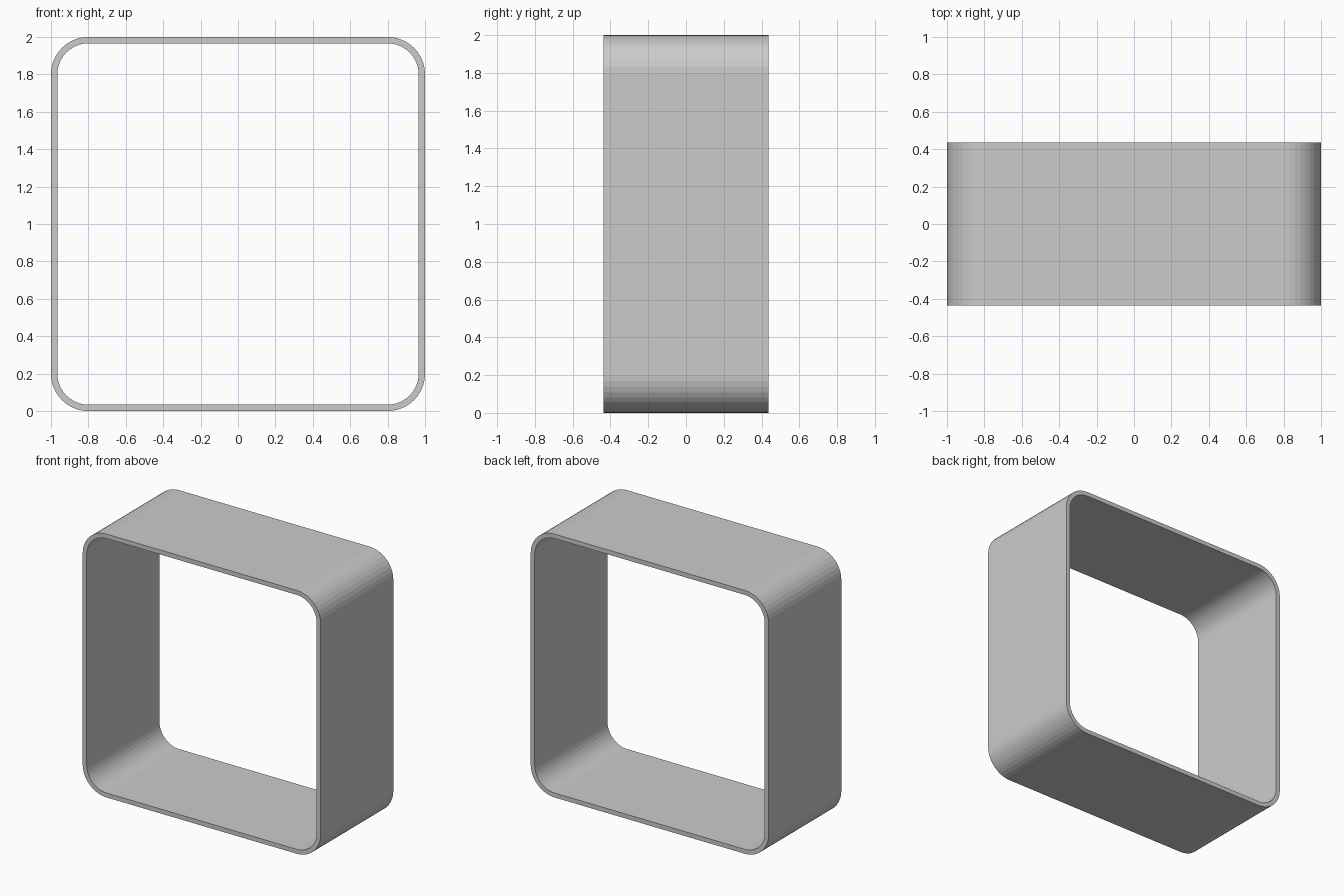
import bpy, bmesh, math

if "Cube" in bpy.data.objects:
    bpy.data.objects.remove(bpy.data.objects["Cube"])

HALF, RADIUS, WALL, DEPTH, STEPS = 1.0, 0.2, 0.034, 0.872, 10


def rounded_square(inset):
    """Points (x, z) of a rounded square, with concentric corners."""
    c, r = HALF - RADIUS, RADIUS - inset
    pts = []
    for q, (sx, sz) in enumerate([(1, 1), (-1, 1), (-1, -1), (1, -1)]):
        for i in range(STEPS + 1):
            a = math.pi / 2 * (q + i / STEPS)
            pts.append((sx * c + r * math.cos(a), HALF + sz * c + r * math.sin(a)))
    return pts


# Open square frame: four loops (outer/inner, front/back) bridged into a ring
bm = bmesh.new()
loops = [[bm.verts.new((x, y, z)) for x, z in rounded_square(inset)]
         for inset, y in [(0, -DEPTH / 2), (0, DEPTH / 2),
                          (WALL, DEPTH / 2), (WALL, -DEPTH / 2)]]
for k in range(4):
    a, b = loops[k], loops[(k + 1) % 4]
    n = len(a)
    for i in range(n):
        j = (i + 1) % n
        bm.faces.new((a[i], a[j], b[j], b[i]))
bmesh.ops.recalc_face_normals(bm, faces=bm.faces)

mesh = bpy.data.meshes.new("cube_shelf_frame")
bm.to_mesh(mesh)
bm.free()
frame = bpy.data.objects.new("cube_shelf_frame", mesh)
bpy.context.collection.objects.link(frame)
